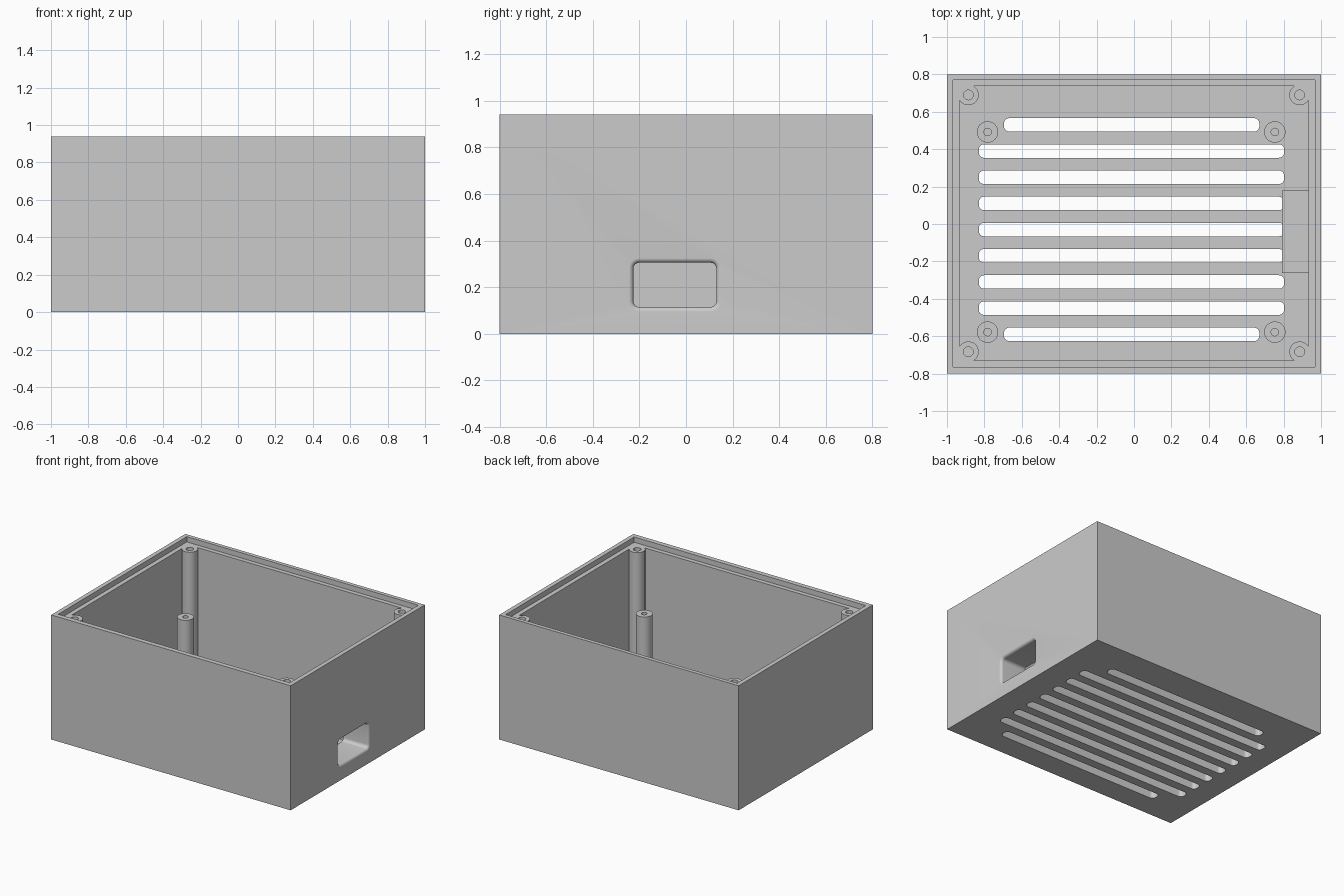
import bpy, bmesh
from math import sin, cos, acos, pi, radians
from mathutils import Vector

cube = bpy.data.objects.get("Cube")
if cube:
    bpy.data.objects.remove(cube, do_unlink=True)

HEIGHT, LEDGE, FLOOR = 0.94, 0.90, 0.07
MID_Y = 0.0035          # the cavity sits slightly off centre
POST_R, POST_INSET = 0.055, 0.0475

grey = bpy.data.materials.new("light grey plastic")
grey.use_nodes = True
grey.diffuse_color = (0.6, 0.6, 0.6, 1)
grey.node_tree.nodes["Principled BSDF"].inputs["Base Color"].default_value = (0.6, 0.6, 0.6, 1)


def loft(name, rings):
    """Closed solid through rings of equal point count."""
    bm = bmesh.new()
    loops = [[bm.verts.new(p) for p in ring] for ring in rings]
    n = len(loops[0])
    for a, b in zip(loops, loops[1:]):
        for i in range(n):
            j = (i + 1) % n
            bm.faces.new((a[i], a[j], b[j], b[i]))
    bm.faces.new(loops[0][::-1])
    bm.faces.new(loops[-1])
    bmesh.ops.recalc_face_normals(bm, faces=bm.faces[:])
    mesh = bpy.data.meshes.new(name)
    bm.to_mesh(mesh)
    bm.free()
    ob = bpy.data.objects.new(name, mesh)
    bpy.context.collection.objects.link(ob)
    return ob


def prism(name, outline, z0, z1):
    return loft(name, [[(x, y, z) for x, y in outline] for z in (z0, z1)])


def rect(cx, cy, hx, hy, r=0.0, seg=6):
    """Rectangle outline, with rounded corners if r is given."""
    pts = []
    for k, (sx, sy) in enumerate([(1, 1), (-1, 1), (-1, -1), (1, -1)]):
        for i in range(seg + 1 if r else 1):
            a = (k + i / seg) * pi / 2
            pts.append((cx + sx * (hx - r) + r * cos(a), cy + sy * (hy - r) + r * sin(a)))
    return pts


def circle(cx, cy, r, n=40):
    return [(cx + r * cos(2 * pi * i / n), cy + r * sin(2 * pi * i / n)) for i in range(n)]


def combine(target, tool, operation):
    """Apply a boolean and discard the tool."""
    tool.hide_render = True
    mod = target.modifiers.new(operation, "BOOLEAN")
    mod.operation, mod.solver, mod.object = operation, "EXACT", tool
    bpy.context.view_layer.objects.active = target
    bpy.ops.object.modifier_apply(modifier=mod.name)
    bpy.data.objects.remove(tool, do_unlink=True)


# Outer box
case = prism("enclosure", rect(0, 0, 1, 0.8), 0, HEIGHT)

# Lid recess around the rim
combine(case, prism("lid_recess", rect(0, MID_Y, 0.967, 0.767), LEDGE, HEIGHT + 0.1), "DIFFERENCE")

# Cavity whose outline leaves a round screw post in each corner
half_x, half_y = 0.933, 0.734
outline, posts = [], []
start = acos(POST_INSET / POST_R)
for k, (sx, sy) in enumerate([(1, 1), (-1, 1), (-1, -1), (1, -1)]):
    centre = Vector((sx * (half_x - POST_INSET), MID_Y + sy * (half_y - POST_INSET)))
    posts.append(centre)
    for i in range(29):
        a = k * pi / 2 - start - (1.5 * pi - 2 * start) * i / 28
        outline.append(tuple(centre + POST_R * Vector((cos(a), sin(a)))))
combine(case, prism("cavity", outline, FLOOR, LEDGE + 0.02), "DIFFERENCE")

# Screw holes in the corner posts
for c in posts:
    combine(case, prism("post_hole", circle(c.x, c.y, 0.026, 24), 0.5, 1), "DIFFERENCE")

# Board standoffs with pilot holes
for x in (-0.783, 0.753):
    for y in (-0.578, 0.492):
        combine(case, prism("standoff", circle(x, y, 0.057), 0.04, 0.49), "UNION")
        combine(case, prism("standoff_hole", circle(x, y, 0.02, 24), 0.2, 0.6), "DIFFERENCE")

# Thick block behind the side port
combine(case, prism("port_block", rect(0.875, -0.042, 0.085, 0.22), 0.04, 0.35), "UNION")

# Side port with a rounded outer lip
lip = 0.02
steps = [(0.7, 0)]
for i in range(9):
    t = i / 8 * pi / 2
    steps.append((1 - lip + lip * sin(t), lip * (1 - cos(t))))
steps.append((1.05, lip))
rings = [[(x, y, z) for y, z in rect(-0.048, 0.21, 0.178 + d, 0.095 + d, 0.025 + d)]
         for x, d in steps]
combine(case, loft("port_cutter", rings), "DIFFERENCE")

# Ventilation slots in the floor, shorter at both ends to clear the standoffs
for i in range(9):
    y = 0.53 - 0.14 * i
    x0, x1 = (-0.695, 0.67) if i in (0, 8) else (-0.83, 0.803)
    slot = rect((x0 + x1) / 2, y, (x1 - x0) / 2, 0.036, 0.028)
    combine(case, prism("slot", slot, -0.1, FLOOR + 0.001), "DIFFERENCE")

# Finish
case.data.materials.clear()
case.data.materials.append(grey)
bpy.ops.object.select_all(action="DESELECT")
case.select_set(True)
bpy.context.view_layer.objects.active = case
bpy.ops.object.shade_smooth_by_angle(angle=radians(30))
